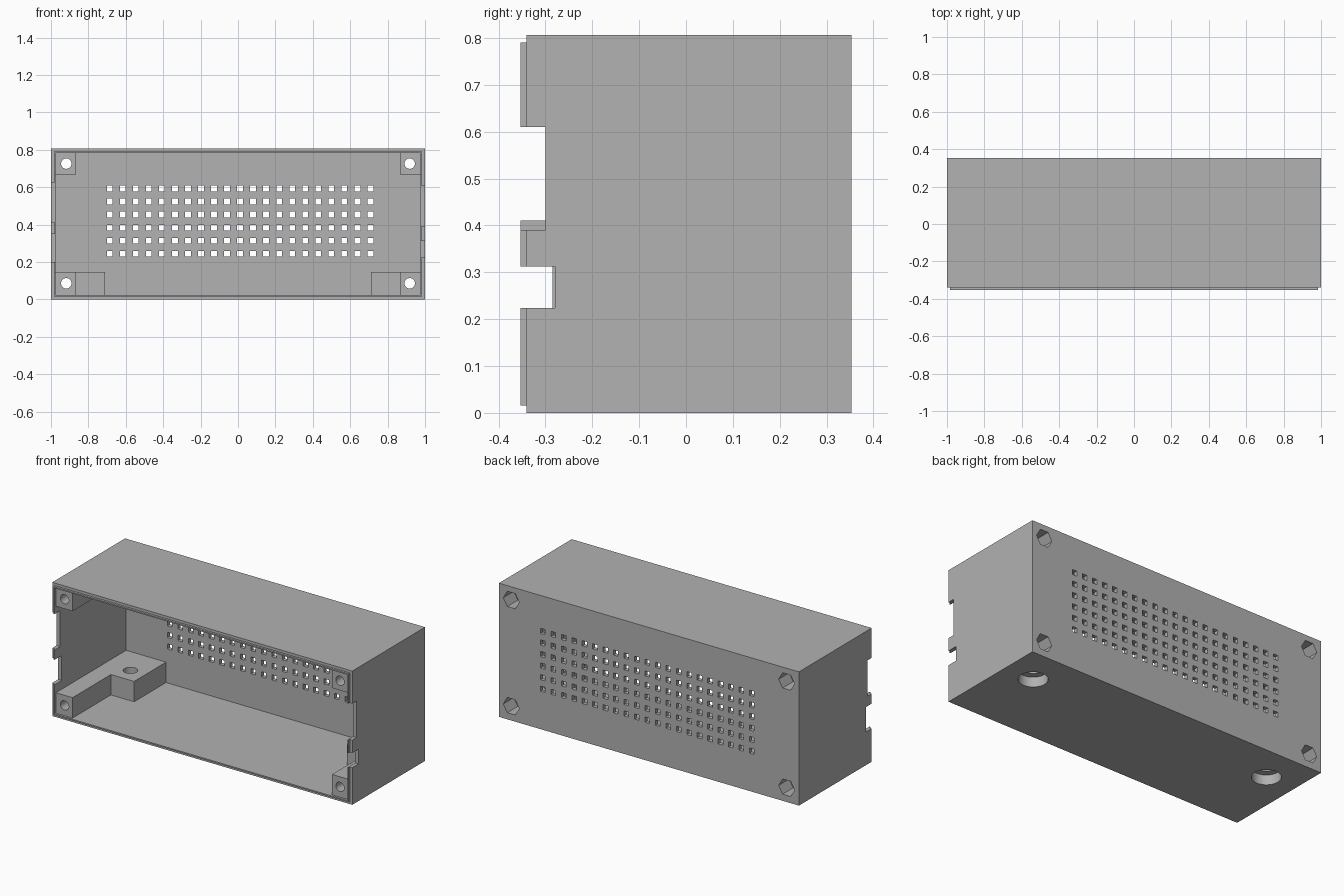
import bpy, bmesh, math
from mathutils import Matrix, Vector

if "Cube" in bpy.data.objects:
    bpy.data.objects.remove(bpy.data.objects["Cube"], do_unlink=True)

FRONT, BACK, TOP = -0.34, 0.353, 0.806
LIP_FRONT, LIP_INSET, WALL = -0.353, 0.016, 0.024

grey = bpy.data.materials.new("matte grey")
grey.use_nodes = True
grey.diffuse_color = (0.445, 0.445, 0.445, 1)
grey.node_tree.nodes["Principled BSDF"].inputs["Base Color"].default_value = grey.diffuse_color


def add_box(bm, x, y, z):
    """Box from (min, max) pairs."""
    lo, hi = Vector((x[0], y[0], z[0])), Vector((x[1], y[1], z[1]))
    size = Matrix.Diagonal((*(hi - lo), 1))
    bmesh.ops.create_cube(bm, size=1, matrix=Matrix.Translation((lo + hi) / 2) @ size)


def add_rod(bm, centre, radius, length, axis, sides=32):
    """Cylinder along y or z."""
    turn = Matrix.Rotation(math.pi / 2, 4, "X") if axis == "y" else Matrix()
    bmesh.ops.create_cone(bm, cap_ends=True, segments=sides, radius1=radius, radius2=radius,
                          depth=length, matrix=Matrix.Translation(centre) @ turn)


def make(name, bm):
    mesh = bpy.data.meshes.new(name)
    bm.to_mesh(mesh)
    bm.free()
    mesh.materials.append(grey)
    obj = bpy.data.objects.new(name, mesh)
    bpy.context.collection.objects.link(obj)
    return obj


def combine(target, bm, operation):
    """Apply a boolean with a temporary tool."""
    tool = make("tool", bm)
    tool.hide_render = True
    mod = target.modifiers.new("combine", "BOOLEAN")
    mod.operation, mod.object, mod.solver = operation, tool, "EXACT"
    bpy.ops.object.select_all(action="DESELECT")
    bpy.context.view_layer.objects.active = target
    target.select_set(True)
    bpy.ops.object.modifier_apply(modifier=mod.name)
    bpy.data.objects.remove(tool, do_unlink=True)


# Outer shell with a stepped front lip
bm = bmesh.new()
add_box(bm, (-1, 1), (FRONT, BACK), (0, TOP))
housing = make("housing", bm)

bm = bmesh.new()
edge = 1 - LIP_INSET
add_box(bm, (-edge, edge), (LIP_FRONT, 0), (LIP_INSET, TOP - LIP_INSET))
combine(housing, bm, "UNION")

# Open cavity
bm = bmesh.new()
inner = 1 - WALL
add_box(bm, (-inner, inner), (-1, BACK - WALL), (WALL, TOP - WALL))
combine(housing, bm, "DIFFERENCE")

# Corner posts
bm = bmesh.new()
for side in (-1, 1):
    x = sorted((side * 0.865, side * 0.985))
    add_box(bm, x, (FRONT, 0.34), (0.01, 0.147))
    add_box(bm, x, (FRONT, 0.34), (0.668, TOP - 0.01))
combine(housing, bm, "UNION")

# Mounting blocks on the floor at the back
bm = bmesh.new()
for side in (-1, 1):
    add_box(bm, sorted((side * 0.71, side * 0.985)), (0.025, 0.34), (0.01, 0.147))
combine(housing, bm, "UNION")

# Screw holes through the posts, and through the mounting blocks
bm = bmesh.new()
for side in (-1, 1):
    for z in (0.086, 0.726):
        add_rod(bm, (side * 0.918, 0, z), 0.028, 2, "y")
combine(housing, bm, "DIFFERENCE")
bm = bmesh.new()
for side in (-1, 1):
    add_rod(bm, (side * 0.808, 0.13, 0.1), 0.04, 0.3, "z")
combine(housing, bm, "DIFFERENCE")

# Hexagonal nut pockets behind, round counterbores below
bm = bmesh.new()
for side in (-1, 1):
    for z in (0.086, 0.726):
        pocket = bmesh.new()
        add_rod(pocket, (0, 0, 0), 0.053, 0.2, "z", 6)
        # Turn a corner of the hexagon to face sideways
        first = pocket.verts[:][0].co
        spin = Matrix.Rotation(-math.atan2(first.y, first.x), 4, "Z")
        place = Matrix.Translation((side * 0.918, BACK, z)) @ Matrix.Rotation(math.pi / 2, 4, "X")
        pocket.transform(place @ spin)
        part = bpy.data.meshes.new("pocket")
        pocket.to_mesh(part)
        pocket.free()
        bm.from_mesh(part)
        bpy.data.meshes.remove(part)
    add_rod(bm, (side * 0.808, 0.13, 0), 0.08, 0.12, "z")
combine(housing, bm, "DIFFERENCE")

# Connector notches in the front edges of both sides: side, depth, bottom, top
bm = bmesh.new()
for side, depth, low, high in ((1, -0.3, 0.39, 0.61), (1, -0.28, 0.224, 0.312),
                               (-1, -0.3, 0.41, 0.626), (-1, -0.285, 0.2, 0.35)):
    add_box(bm, sorted((side * 0.9, side * 1.1)), (-0.5, depth), (low, high))
combine(housing, bm, "DIFFERENCE")

# Grid of square vents in the back wall
bm = bmesh.new()
pitch, half = 0.0697, 0.0155
for col in range(21):
    for row in range(6):
        x, z = 0.011 + (col - 10) * pitch, 0.244 + row * pitch
        add_box(bm, (x - half, x + half), (0.25, 0.45), (z - half, z + half))
combine(housing, bm, "DIFFERENCE")

bpy.ops.object.shade_smooth_by_angle(angle=math.radians(30))
